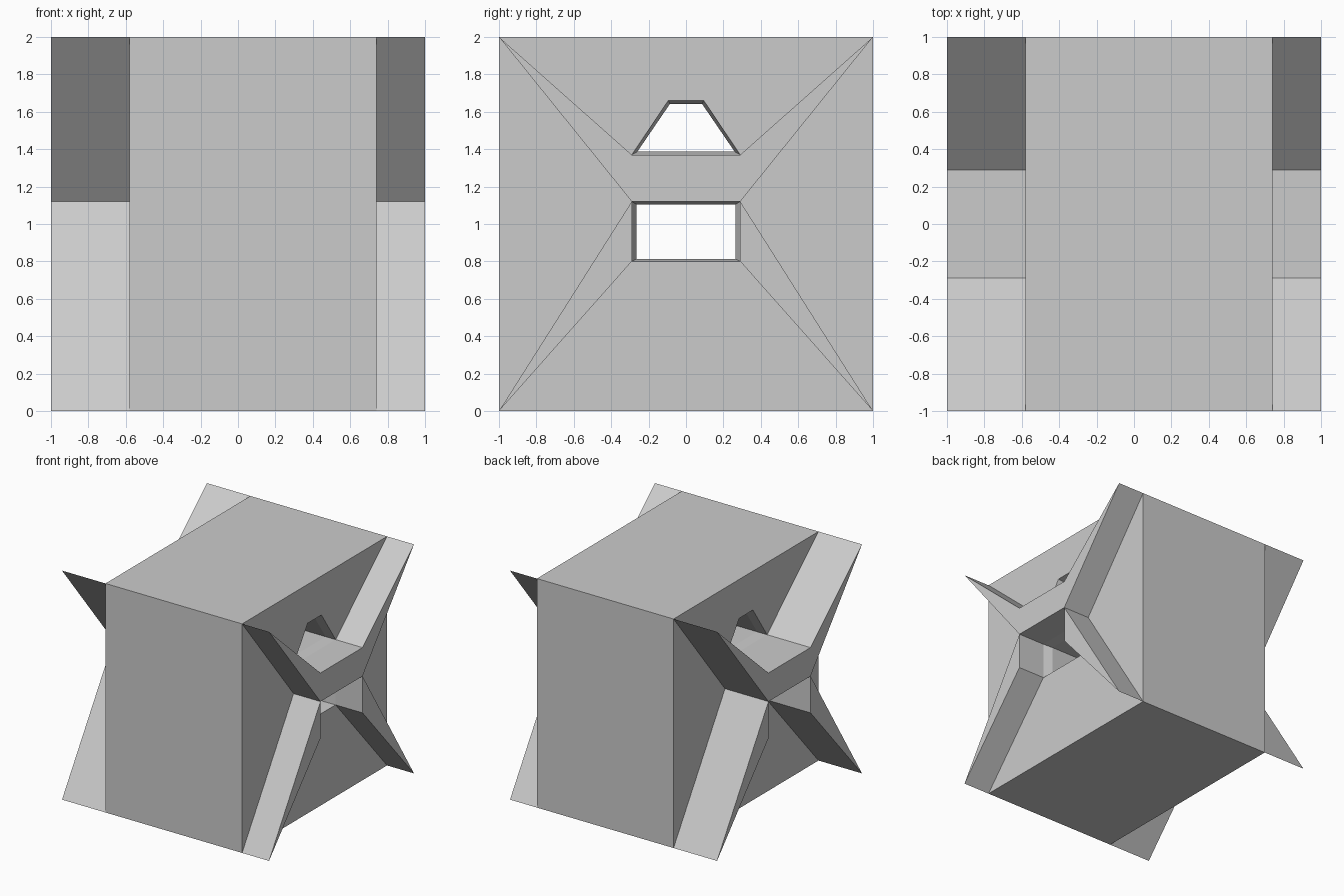
import bpy, bmesh

if "Cube" in bpy.data.objects:
    bpy.data.objects.remove(bpy.data.objects["Cube"])

# Profiles are (y, z) points; the solid runs along x
ENDS = [(-0.58, -1.0, -0.505), (0.74, 1.0, 0.665)]  # block face, tip, tunnel throat
A, B, C, D = (-1, 2), (1, 2), (1, 0), (-1, 0)
E, F = (-0.29, 1.37), (0.29, 1.37)   # floor of upper notch
G, H = (-0.29, 1.12), (0.29, 1.12)   # top of lower tunnel
I, J = (-0.29, 0.80), (0.29, 0.80)   # bottom of lower tunnel
K, L = (-0.095, 1.66), (0.095, 1.66)  # top of upper tunnel

bm = bmesh.new()
cache = {}


def vert(x, p):
    key = (x, *p)
    if key not in cache:
        cache[key] = bm.verts.new(key)
    return cache[key]


def flat(x, pts):
    bm.faces.new([vert(x, p) for p in pts])


def walls(x0, pts0, x1, pts1):
    n = len(pts0)
    for i in range(n):
        j = (i + 1) % n
        bm.faces.new([vert(x0, pts0[i]), vert(x0, pts0[j]),
                      vert(x1, pts1[j]), vert(x1, pts1[i])])


# Main block sides
square = [A, B, C, D]
walls(ENDS[0][0], square, ENDS[1][0], square)

# Tunnels: full size at the mouths, narrowed inside
tunnels = [
    ([E, K, L, F], [(-0.26, 1.387), (-0.086, 1.642), (0.086, 1.642), (0.26, 1.387)]),
    ([I, G, H, J], [(-0.264, 0.814), (-0.264, 1.105), (0.264, 1.105), (0.264, 0.814)]),
]
for outer, inner in tunnels:
    for face, tip, throat in ENDS:
        walls(face, outer, throat, inner)
    walls(ENDS[0][2], inner, ENDS[1][2], inner)

for face, tip, throat in ENDS:
    # Recessed faces between the arms
    for region in ([A, G, D], [B, H, C], [D, I, J, C], [A, E, K, L, F, B]):
        flat(face, region)
    # Projecting upper arms with crossbar, and two lower arms
    for arm in ([A, E, F, B, H, G], [D, G, I], [C, H, J]):
        walls(face, arm, tip, arm)
        flat(tip, arm)

bmesh.ops.recalc_face_normals(bm, faces=bm.faces)
mesh = bpy.data.meshes.new("pierced_block")
bm.to_mesh(mesh)
bm.free()
bpy.context.collection.objects.link(bpy.data.objects.new("pierced_block", mesh))
